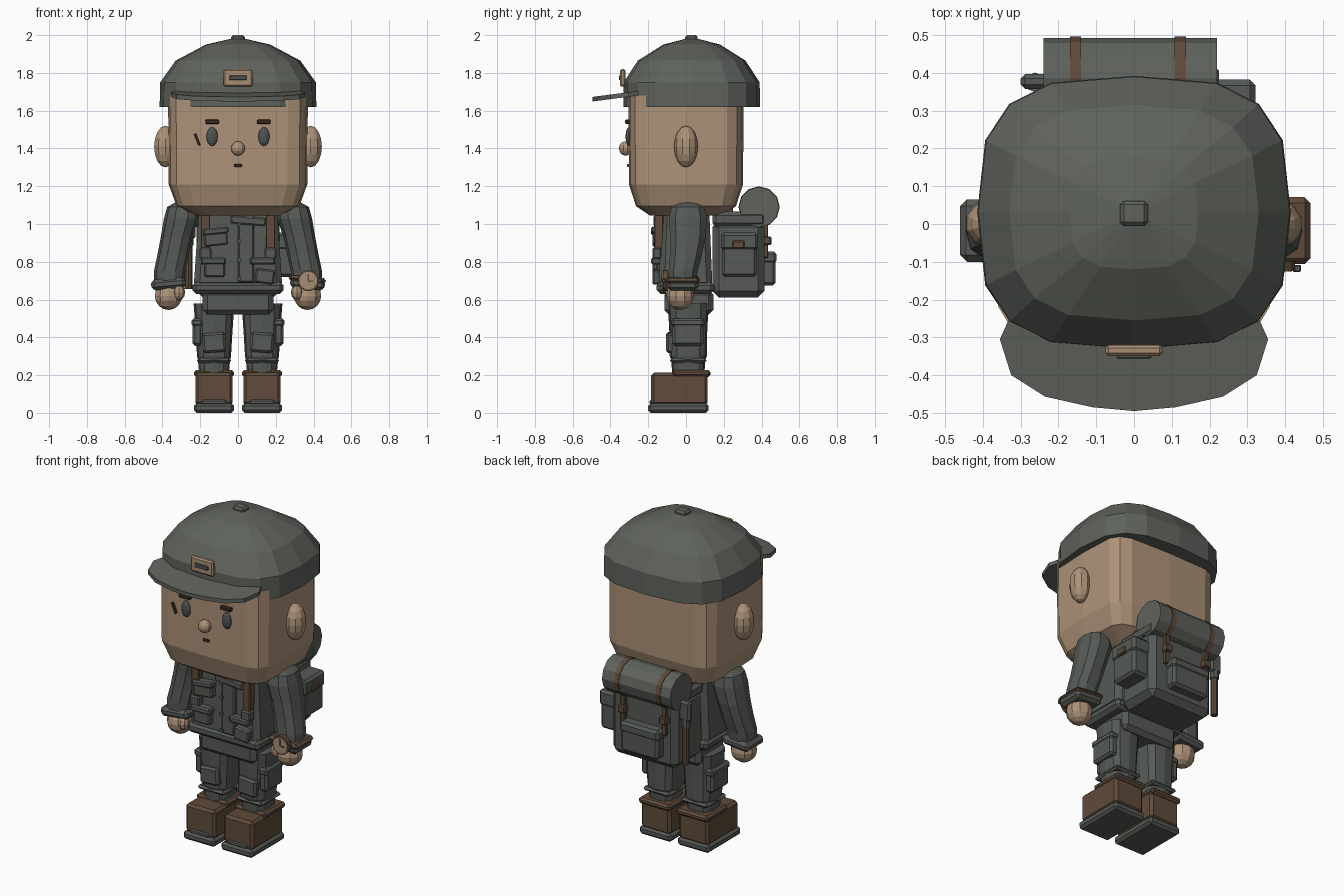
import bpy, bmesh, math
from mathutils import Vector, Matrix, Euler

if "Cube" in bpy.data.objects:
    bpy.data.objects.remove(bpy.data.objects["Cube"])

def material(name, rgb):
    m = bpy.data.materials.new(name)
    m.diffuse_color = (*rgb, 1)
    m.use_nodes = True
    m.node_tree.nodes["Principled BSDF"].inputs["Base Color"].default_value = m.diffuse_color
    return m

CAP = material("cap grey green", (0.112, 0.122, 0.106))
CLOTH = material("uniform grey green", (0.092, 0.102, 0.092))
SKIN = material("skin", (0.42, 0.29, 0.19))
BROWN = material("leather brown", (0.115, 0.070, 0.043))
DARK = material("dark brown", (0.05, 0.03, 0.022))
EYE = material("eye grey", (0.075, 0.085, 0.083))
TAN = material("badge tan", (0.40, 0.27, 0.17))

def finish(name, bm, mat):
    bmesh.ops.recalc_face_normals(bm, faces=bm.faces)
    me = bpy.data.meshes.new(name)
    bm.to_mesh(me)
    bm.free()
    me.materials.append(mat)
    ob = bpy.data.objects.new(name, me)
    bpy.context.collection.objects.link(ob)
    return ob

def box(name, lo, hi, mat, bevel=0.012, rot=(0, 0, 0), taper=1.0):
    """Bevelled box between two corners; taper scales the top, rot is in degrees."""
    lo, hi = Vector(lo), Vector(hi)
    bm = bmesh.new()
    bmesh.ops.create_cube(bm, size=1)
    for v in bm.verts:
        k = taper if v.co.z > 0 else 1
        v.co = Vector((v.co.x * (hi.x - lo.x) * k, v.co.y * (hi.y - lo.y) * k, v.co.z * (hi.z - lo.z)))
    if bevel:
        bmesh.ops.bevel(bm, geom=bm.edges[:], offset=bevel, segments=1, affect='EDGES')
    m = Matrix.Translation((lo + hi) / 2) @ Euler([math.radians(a) for a in rot]).to_matrix().to_4x4()
    bmesh.ops.transform(bm, matrix=m, verts=bm.verts)
    return finish(name, bm, mat)

def loft(name, rings, mat, n=12, p=1.0):
    """Stack of superellipse rings: (cx, cy, z, rx, ry)."""
    bm = bmesh.new()
    power = lambda t: math.copysign(abs(t) ** p, t) if abs(t) > 1e-6 else 0
    loops = []
    for cx, cy, z, rx, ry in rings:
        loops.append([bm.verts.new((cx + rx * power(math.cos(i * math.tau / n)),
                                    cy + ry * power(math.sin(i * math.tau / n)), z)) for i in range(n)])
    for a, b in zip(loops, loops[1:]):
        for i in range(n):
            bm.faces.new((a[i], a[(i + 1) % n], b[(i + 1) % n], b[i]))
    bm.faces.new(loops[0])
    bm.faces.new(loops[-1])
    return finish(name, bm, mat)

def ball(name, c, r, mat, u=10, v=8):
    bm = bmesh.new()
    bmesh.ops.create_uvsphere(bm, u_segments=u, v_segments=v, radius=1)
    bmesh.ops.transform(bm, matrix=Matrix.Translation(c) @ Matrix.Diagonal((*r, 1)), verts=bm.verts)
    return finish(name, bm, mat)

def rod(name, c, r, length, axis, mat, n=12, r2=None):
    bm = bmesh.new()
    bmesh.ops.create_cone(bm, cap_ends=True, segments=n, radius1=r, radius2=r2 or r, depth=length)
    q = Vector((0, 0, 1)).rotation_difference(Vector(axis)).to_matrix().to_4x4()
    bmesh.ops.transform(bm, matrix=Matrix.Translation(c) @ q, verts=bm.verts)
    return finish(name, bm, mat)

# Head and face
loft("head", [(0, 0, 1.045, .22, .19), (0, 0, 1.095, .325, .265), (0, 0, 1.21, .367, .302),
              (0, 0, 1.68, .37, .305)], SKIN, 16, .35)
for s, side in ((-1, "right"), (1, "left")):
    ball(side + "_ear", (s * .385, 0, 1.41), (.062, .063, .11), SKIN)
    ball(side + "_eye", (s * .137, -.302, 1.463), (.03, .018, .05), EYE, 12, 8)
    box(side + "_eyebrow", (s * .137 - .036, -.322, 1.53), (s * .137 + .036, -.295, 1.552), DARK, .004)
ball("nose", (0, -.32, 1.4), (.038, .035, .038), SKIN)
box("mouth", (-.02, -.312, 1.302), (.02, -.295, 1.317), DARK, .003)
box("scar", (-.222, -.312, 1.415), (-.21, -.295, 1.48), DARK, .002, (0, -22, 0))

# Cap, visor and badge
loft("cap", [(0, .03, 1.62, .415, .362), (0, .03, 1.75, .412, .36), (0, .03, 1.865, .33, .285),
             (0, .03, 1.95, .17, .15), (0, .03, 1.98, .04, .035)], CAP, 16, .66)
box("cap_button", (-.037, -.005, 1.965), (.037, .061, 2.0), CAP, .01)
half = [(.11, -.485), (.235, -.457), (.325, -.4), (.355, -.305), (.33, -.25)]
outline = [(0, -.495)] + half + [(-x, y) for x, y in reversed(half)]
bm = bmesh.new()
f = bm.faces.new([bm.verts.new((x, y, 1.678 + (y + .27) * .13)) for x, y in outline])
ext = bmesh.ops.extrude_face_region(bm, geom=[f])
bmesh.ops.translate(bm, vec=(0, 0, .024), verts=[v for v in ext["geom"] if isinstance(v, bmesh.types.BMVert)])
finish("cap_visor", bm, CAP)
box("cap_badge", (-.076, -.35, 1.728), (.076, -.32, 1.82), TAN, .008)
box("cap_badge_slot", (-.046, -.356, 1.762), (.046, -.34, 1.787), EYE, .003)

# Jacket
box("jacket", (-.235, -.145, .66), (.235, .14, 1.08), CLOTH, .03, taper=.88)
box("jacket_hem", (-.242, -.155, .63), (.242, .15, .695), CLOTH, .02)
box("pelvis", (-.187, -.115, .52), (.187, .145, .65), CLOTH, .025)
box("placket", (.0, -.16, .69), (.085, -.12, 1.045), CLOTH, .008)
for i, z in enumerate((.71, .81, .91, 1.0)):
    rod("jacket_button_%d" % i, (.005, -.163, z), .013, .014, (0, -1, 0), EYE, 8)
box("upper_pocket", (-.18, -.178, .885), (-.055, -.13, .965), CLOTH, .008, (0, -6, 0))
box("upper_pocket_flap", (-.185, -.185, .945), (-.05, -.13, .98), CLOTH, .008, (0, -6, 0))
box("chest_patch", (-.04, -.172, .995), (.15, -.12, 1.04), CLOTH, .008, (0, 5, 0))
box("lower_pocket", (-.178, -.178, .72), (-.07, -.13, .80), CLOTH, .008)
box("tilted_pocket", (.092, -.178, .685), (.192, -.13, .76), CLOTH, .008, (0, 8, 0))
for s, side in ((-1, "right"), (1, "left")):
    box(side + "_pocket_flap", (s * .13 - .066, -.184, .785), (s * .13 + .066, -.13, .822), CLOTH, .008)
    x = s * .172
    box(side + "_strap_front", (x - .025, -.168, .82), (x + .025, -.12, 1.07), BROWN, .005)
    box(side + "_strap_over", (x - .025, -.168, 1.045), (x + .025, .25, 1.085), BROWN, .005)
    box(side + "_strap_buckle", (x - .032, -.178, .815), (x + .032, -.13, .875), CLOTH, .008)

# Arms and hands
arm = [(.285, .01, 1.115, .045, .055), (.295, .01, 1.09, .08, .09), (.3, .01, 1.03, .092, .105),
       (.325, .01, .93, .084, .098), (.343, 0, .84, .083, .088), (.362, -.015, .75, .083, .08),
       (.366, -.02, .68, .08, .075)]
for s, side in ((-1, "right"), (1, "left")):
    loft(side + "_arm", [(s * cx, cy, z, rx, ry) for cx, cy, z, rx, ry in arm], CLOTH, 10, .85)
    box(side + "_cuff", (s * .368 - .092, -.1, .655), (s * .368 + .092, .065, .712), CLOTH, .018, (0, s * 5, 0))
    ball(side + "_hand", (s * .368, -.03, .62), (.076, .073, .075), SKIN)
    ball(side + "_thumb", (s * .312, -.075, .638), (.032, .035, .042), SKIN, 8, 6)

# Wrist watch
box("watch_strap", (.268, -.106, .69), (.467, .071, .722), BROWN, .015, (0, 5, 0))
rod("watch_case", (.372, -.11, .70), .056, .025, (0, -1, 0), BROWN, 14)
rod("watch_face", (.372, -.122, .70), .047, .008, (0, -1, 0), TAN, 14)
box("watch_minute_hand", (.367, -.13, .70), (.375, -.122, .736), EYE, 0)
box("watch_hour_hand", (.37, -.13, .694), (.398, -.122, .702), EYE, 0)
box("watch_crown", (.42, -.127, .69), (.442, -.108, .712), EYE, .003)

# Legs and boots
for s, side in ((-1, "right"), (1, "left")):
    x = s * .127
    loft(side + "_leg", [(x, .012, .2, .078, .085), (x, .012, .28, .085, .09), (x, .012, .3, .09, .098),
                         (x, .012, .42, .097, .1), (x, .012, .58, .108, .108)], CLOTH, 12, .7)
    box(side + "_shin_band", (x - .09, -.085, .265), (x + .09, .11, .29), CLOTH, .012)
    box(side + "_knee_pad", (x - .062, -.105, .32), (x + .062, -.04, .425), CLOTH, .012, (0, s * 4, 0))
    box(side + "_thigh_pocket", (s * .215 - .027, -.073, .355), (s * .215 + .027, .092, .492), CLOTH, .014)
    box(side + "_thigh_flap", (s * .215 - .03, -.078, .455), (s * .215 + .03, .097, .5), CLOTH, .012)
    box(side + "_boot", (x - .099, -.185, .04), (x + .099, .115, .213), BROWN, .015)
    box(side + "_boot_cuff", (x - .105, -.072, .19), (x + .105, .13, .228), BROWN, .012)
    box(side + "_boot_toe_cap", (x - .065, -.192, .045), (x + .065, -.15, .07), CLOTH, .006)
    box(side + "_boot_sole", (x - .107, -.2, 0), (x + .107, .12, .05), CLOTH, .014)

# Backpack with pouches
box("backpack", (-.22, .14, .61), (.22, .415, 1.02), CLOTH, .035)
box("backpack_lid", (-.225, .14, .985), (.225, .425, 1.065), CLOTH, .02)
box("back_pocket", (-.14, .40, .675), (.11, .475, .83), CLOTH, .015)
box("back_pocket_flap", (-.147, .40, .79), (.117, .48, .855), CLOTH, .015)
box("side_pouch", (.20, .19, .72), (.315, .375, .92), CLOTH, .015)
box("side_pouch_flap", (.20, .185, .86), (.322, .382, .955), CLOTH, .015)
box("side_pouch_buckle", (.31, .245, .87), (.33, .31, .912), BROWN, .006)

# Bedroll and its straps
rod("bedroll", (-.01, .387, 1.09), .106, .46, (1, 0, 0), CAP, 12)
for i, x in enumerate((-.155, .122)):
    rod("bedroll_band_%d" % i, (x, .387, 1.09), .1095, .03, (1, 0, 0), BROWN, 12)
    box("back_strap_%d" % i, (x - .015, .41, .82), (x + .015, .435, 1.02), BROWN, .004)
    box("back_strap_buckle_%d" % i, (x - .024, .41, .89), (x + .024, .452, .935), BROWN, .006)

# Folding shovel on the pack's side
rod("shovel_handle", (-.262, .375, .78), .02, .25, (0, 0, 1), BROWN, 8)
rod("shovel_collar", (-.262, .375, .91), .026, .05, (0, 0, 1), CLOTH, 8)
box("shovel_blade", (-.3, .357, .92), (-.225, .397, 1.04), CLOTH, .012)
